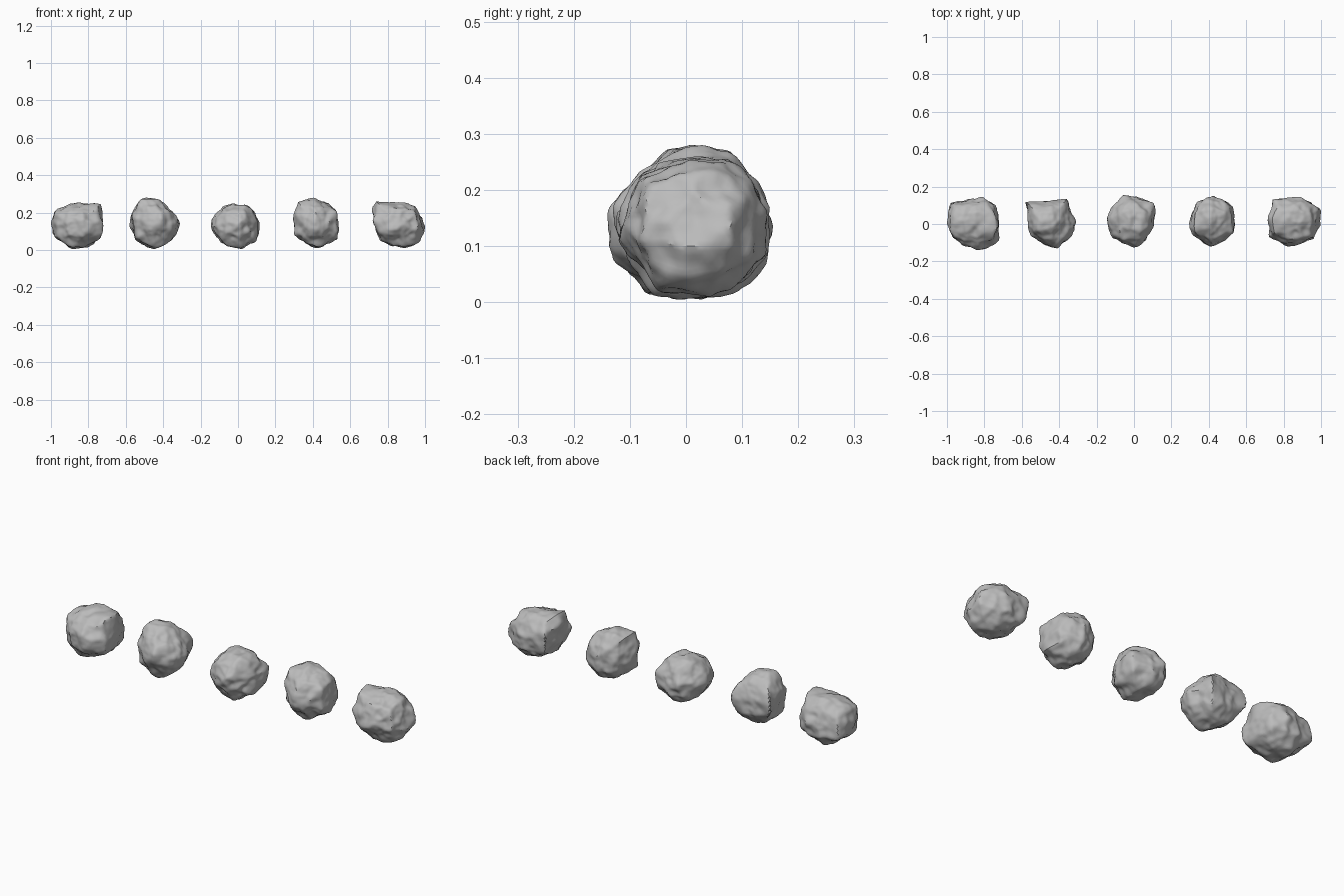
import bpy
import bmesh
import math
from mathutils import Vector, noise

cube = bpy.data.objects.get("Cube")
if cube:
    bpy.data.objects.remove(cube)

# Stone material
stone = bpy.data.materials.new("grey_stone")
stone.use_nodes = True
colour = (0.5, 0.5, 0.5, 1)
stone.diffuse_color = colour
bsdf = stone.node_tree.nodes["Principled BSDF"]
bsdf.inputs["Base Color"].default_value = colour
bsdf.inputs["Roughness"].default_value = 0.9

# Side outline shared by all rocks, as (y, z) corners
SIDE = [(0.9, -0.45), (0.9, 0.1), (0.75, 0.5), (0.42, 0.92), (0, 0.9),
        (-0.65, 0.65), (-0.92, 0.2), (-0.88, -0.2), (-0.45, -0.88), (0.5, -0.85)]


def outline_radius(corners, a, b):
    """Distance from the middle to a cornered outline in direction (a, b)."""
    d = Vector((a, b))
    if d.length < 1e-6:
        return 1
    d.normalize()
    for i, corner in enumerate(corners):
        p, q = Vector(corners[i - 1]), Vector(corner)
        if p.cross(d) >= 0 and d.cross(q) >= 0 and p.dot(d) > 0:
            return p.cross(q) / d.cross(q - p)
    return 1


def rough(p, seed):
    """Broad dents with creased rims, plus finer lumps."""
    q = p + Vector((seed * 7.3, seed * 3.1, seed * 5.7))
    near = noise.voronoi(q * 1.9)[0]
    facets = 0.15 * (near[0] - 0.4)
    return 1 + facets + 0.05 * noise.noise(q * 2.5) + 0.03 * noise.noise(q * 5)


def make_rock(name, low, high, front, top, seed):
    bm = bmesh.new()
    bmesh.ops.create_icosphere(bm, subdivisions=5, radius=1)
    # Shape the ball by its three outlines, each strongest along its own rim
    for v in bm.verts:
        d = v.co.normalized()
        rims = (
            (outline_radius(front, d.x, d.z), (1 - d.y ** 2) ** 3),
            (outline_radius(top, d.x, d.y), (1 - d.z ** 2) ** 3),
            (outline_radius(SIDE, d.y, d.z), (1 - d.x ** 2) ** 3),
        )
        total = max(1, sum(w for r, w in rims))
        size = 1 + sum((r - 1) * w for r, w in rims) / total
        v.co = d * size * rough(d, seed)
    # Fit the rock to its overall extents
    for k in range(3):
        values = [v.co[k] for v in bm.verts]
        start, length = min(values), max(values) - min(values)
        for v in bm.verts:
            v.co[k] = low[k] + (v.co[k] - start) / length * (high[k] - low[k])
    centre = (Vector(low) + Vector(high)) / 2
    bmesh.ops.translate(bm, vec=-centre, verts=bm.verts)
    mesh = bpy.data.meshes.new(name)
    bm.to_mesh(mesh)
    bm.free()
    mesh.materials.append(stone)
    rock = bpy.data.objects.new(name, mesh)
    rock.location = centre
    bpy.context.collection.objects.link(rock)
    bpy.ops.object.select_all(action="DESELECT")
    rock.select_set(True)
    bpy.context.view_layer.objects.active = rock
    bpy.ops.object.shade_smooth_by_angle(angle=math.radians(35))


# Row of five loose rocks: extents, front outline (x, z), plan outline (x, y)
make_rock("rock_far_right", (-1, -0.14, 0.005), (-0.72, 0.145, 0.255),
          front=[(0.9, -0.5), (1, 0.5), (0.9, 0.9), (0.3, 1), (-0.35, 0.87),
                 (-0.92, 0.6), (-1, 0.1), (-0.85, -0.45), (-0.2, -1), (0.4, -0.9)],
          top=[(1, -0.6), (0.95, 0.2), (0.9, 0.75), (0.4, 1), (-0.2, 0.82),
               (-0.9, 0.8), (-1, 0.4), (-0.8, -0.5), (0.25, -1)], seed=1)
make_rock("rock_right", (-0.58, -0.13, 0.005), (-0.31, 0.135, 0.28),
          front=[(0.6, -0.65), (1, 0), (0.5, 0.6), (0.1, 1), (-0.45, 1),
                 (-0.7, 0.8), (-0.95, 0.25), (-0.78, -0.6), (0, -1)],
          top=[(0.9, -0.5), (1, 0), (0.75, 0.4), (0.65, 1), (0, 0.82),
               (-1, 0.85), (-0.8, 0.1), (-0.7, -0.5), (0.25, -1)], seed=2)
make_rock("rock_middle", (-0.145, -0.125, 0.005), (0.115, 0.155, 0.25),
          front=[(0.9, -0.6), (1, 0.2), (0.72, 0.6), (0.4, 1), (-0.5, 0.85),
                 (-1, 0), (-0.55, -0.6), (0.25, -1)],
          top=[(0.6, -0.6), (1, 0.3), (0.9, 0.7), (-0.3, 1), (-0.65, 0.6),
               (-1, 0.1), (-0.7, -0.6), (0.25, -1)], seed=3)
make_rock("rock_left", (0.295, -0.12, 0.01), (0.54, 0.15, 0.28),
          front=[(0.95, -0.6), (0.9, 0.5), (0, 1), (-0.8, 0.85), (-0.92, 0.2),
                 (-0.95, -0.4), (0, -1)],
          top=[(1, -0.5), (0.9, 0.55), (0.05, 1), (-0.7, 0.6), (-1, -0.3),
               (-0.5, -0.75), (0, -1)], seed=4)
make_rock("rock_far_left", (0.715, -0.12, 0.01), (1, 0.145, 0.26),
          front=[(0.75, -0.65), (1, -0.3), (0.6, 0.7), (-0.1, 0.82), (-0.9, 0.95),
                 (-1, 0.5), (-0.7, -0.65), (0.2, -1)],
          top=[(0.7, -0.65), (0.85, 0), (1, 0.5), (0.2, 0.95), (-0.85, 0.85),
               (-0.9, 0.1), (-1, -0.6), (-0.25, -0.95)], seed=5)
